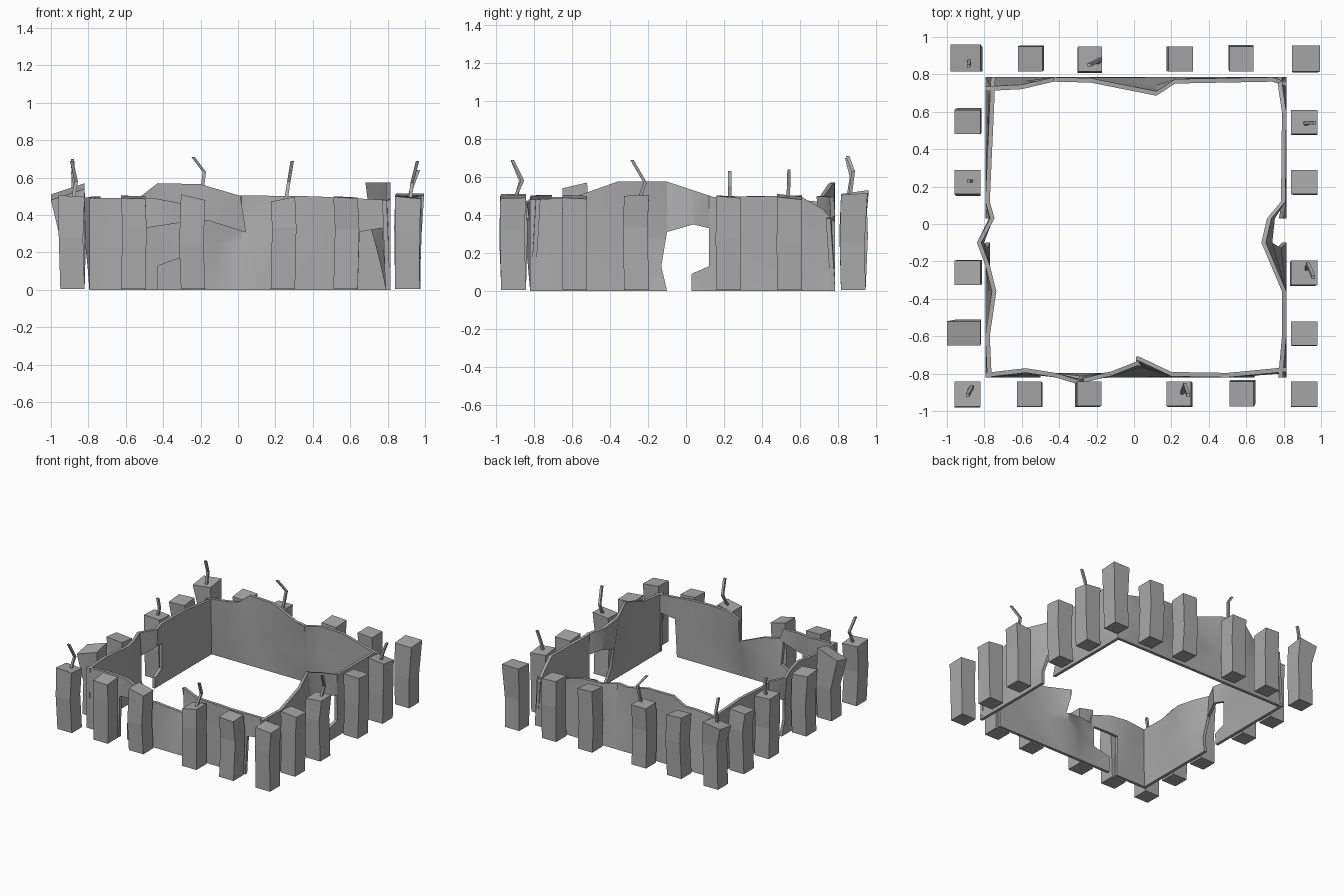
import bpy, bmesh, math, random
from mathutils import Vector

if "Cube" in bpy.data.objects:
    bpy.data.objects.remove(bpy.data.objects["Cube"])

random.seed(4)
stone = bpy.data.materials.new("grey_stone")
stone.diffuse_color = (0.4, 0.4, 0.4, 1)
stone.use_nodes = True
stone.node_tree.nodes["Principled BSDF"].inputs["Base Color"].default_value = stone.diffuse_color


def finish(bm, name):
    bmesh.ops.recalc_face_normals(bm, faces=bm.faces[:])
    me = bpy.data.meshes.new(name)
    bm.to_mesh(me)
    bm.free()
    me.materials.append(stone)
    ob = bpy.data.objects.new(name, me)
    bpy.context.collection.objects.link(ob)
    return ob


def stack(name, loops):
    """Closed prism through a stack of four-cornered loops."""
    bm = bmesh.new()
    rings = [[bm.verts.new(p) for p in lp] for lp in loops]
    for a, b in zip(rings, rings[1:]):
        for i in range(4):
            j = (i + 1) % 4
            bm.faces.new((a[i], a[j], b[j], b[i]))
    bm.faces.new(rings[0][::-1])
    bm.faces.new(rings[-1])
    return finish(bm, name)


def interp(table, t):
    if t <= table[0][0]:
        return table[0][1]
    for (a, va), (b, vb) in zip(table, table[1:]):
        if t <= b:
            return va + (vb - va) * (t - a) / (b - a)
    return table[-1][1]


def wall(name, outline, bulge, place, thick=0.024):
    """Outline is (along, height); bulge pushes the upper wall inward."""
    bm = bmesh.new()
    bm.faces.new([bm.verts.new((a, 0, z)) for a, z in outline])
    # cut into panels so the wall can bend
    cuts = [((a, 0, 0), (1, 0, 0)) for a, _ in bulge[1:-1]] + [((0, 0, 0.25), (0, 0, 1))]
    for co, no in cuts:
        bmesh.ops.bisect_plane(bm, geom=bm.verts[:] + bm.edges[:] + bm.faces[:],
                               plane_co=co, plane_no=no, dist=1e-4)
    bmesh.ops.triangulate(bm, faces=bm.faces[:])
    ext = bmesh.ops.extrude_face_region(bm, geom=bm.faces[:], use_keep_orig=True)
    for v in ext["geom"]:
        if isinstance(v, bmesh.types.BMVert):
            v.co.y += thick
    for v in bm.verts:
        depth = v.co.y + interp(bulge, v.co.x) * min(1, v.co.z / 0.45)
        v.co = place(v.co.x, depth, v.co.z)
    ob = finish(bm, name)
    bpy.context.view_layer.objects.active = ob
    ob.select_set(True)
    bpy.ops.object.shade_smooth_by_angle(angle=math.radians(25))
    ob.select_set(False)


# Broken walls with doorways
L, R, F, B = -0.795, 0.815, -0.82, 0.785
side_door = [(-0.1, 0), (-0.13, 0.13), (-0.1, 0.31), (0.04, 0.35),
             (0.12, 0.33), (0.12, 0.13), (0.03, 0.09), (0.03, 0)]

wall("front_wall",
     [(L, 0), (-0.5, 0), (-0.5, 0.33), (-0.3, 0.36), (-0.29, 0.18), (-0.43, 0.13), (-0.43, 0),
      (0.64, 0), (0.65, 0.31), (0.77, 0.33), (0.79, 0), (R, 0),
      (R, 0.48), (0.4, 0.5), (0.01, 0.505), (0.04, 0.31), (-0.15, 0.37), (-0.27, 0.38),
      (-0.29, 0.46), (-0.45, 0.49), (L, 0.49)],
     [(L, 0), (-0.58, 0.025), (-0.42, 0), (-0.29, -0.04), (-0.12, 0.01), (0.02, 0.09),
      (0.2, 0.005), (0.5, 0), (R, 0.03)],
     lambda a, d, z: Vector((a, F + d, z)))

wall("back_wall",
     [(L, 0), (R, 0), (R, 0.38), (0.65, 0.42), (0.4, 0.49), (0.02, 0.5), (-0.2, 0.565),
      (-0.43, 0.57), (-0.52, 0.5), (L, 0.47)],
     [(L, 0.05), (-0.6, 0.04), (-0.43, 0), (-0.23, 0.005), (0.12, 0.075), (0.22, 0.01),
      (0.74, 0), (R, 0.03)],
     lambda a, d, z: Vector((a, B - d, z)))

wall("right_wall",
     [(F, 0)] + side_door +
     [(B, 0), (B, 0.36), (0.72, 0.43), (0.6, 0.5), (0.14, 0.495), (-0.1, 0.575), (-0.36, 0.575),
      (-0.6, 0.49), (F, 0.48)],
     [(F, 0.02), (-0.6, 0), (-0.36, 0), (-0.1, 0.11), (0.03, 0.08), (0.12, 0.005), (0.6, 0), (B, 0.03)],
     lambda a, d, z: Vector((R - d, a, z)))

wall("left_wall",
     [(F, 0)] + side_door + [(B, 0), (B, 0.46), (0.4, 0.5), (0, 0.49), (-0.4, 0.5), (F, 0.49)],
     [(F, 0.01), (-0.6, 0), (-0.36, 0.035), (-0.22, 0), (-0.1, -0.045), (0.03, 0.025), (0.12, 0), (B, 0.03)],
     lambda a, d, z: Vector((L + d, a, z)))


# Leaning pillars around the enclosure
def pillar(name, x, y, slope=(0.0, 0.0), out=0.01, top=0.495):
    """slope tilts the top; out pushes the outer top side away from the yard."""
    w, loops = 0.065, []
    mid_z = random.uniform(0.22, 0.36)
    jx, jy = random.uniform(-0.012, 0.012), random.uniform(-0.012, 0.012)
    for k, h in enumerate((0.005, mid_z, top)):
        lp = []
        for sx, sy in ((-1, -1), (1, -1), (1, 1), (-1, 1)):
            px, py, pz = x + sx * w, y + sy * w, h
            if k == 1:
                px, py = px + jx, py + jy
            if k == 2:
                pz += slope[0] * sx + slope[1] * sy
                if abs(x) > 0.8 and sx * x > 0:
                    px += math.copysign(out, x)
                if abs(y) > 0.8 and sy * y > 0:
                    py += math.copysign(out * 0.5, y)
            lp.append((px, py, pz))
        loops.append(lp)
    stack(name, loops)


rows = {"front": [(-0.885, -0.907), (-0.56, -0.907), (-0.24, -0.907), (0.24, -0.907), (0.575, -0.907), (0.905, -0.907)],
        "back": [(-0.885, 0.88), (-0.555, 0.88), (-0.235, 0.88), (0.25, 0.88), (0.575, 0.88), (0.91, 0.88)],
        "left": [(-0.885, -0.585), (-0.885, -0.26), (-0.885, 0.225), (-0.885, 0.545)],
        "right": [(0.905, -0.585), (0.905, -0.26), (0.905, 0.225), (0.905, 0.545)]}
special = {("left", 0): ((0.03, 0.015), 0.05, 0.525), ("front", 2): ((-0.015, 0), 0, 0.495),
           ("front", 3): ((0.013, 0), 0, 0.485), ("back", 0): ((0.01, 0.01), 0.03, 0.51),
           ("back", 5): ((0, 0.005), 0.02, 0.51)}
for side, spots in rows.items():
    for i, (x, y) in enumerate(spots):
        tilt = (random.uniform(-0.008, 0.008), random.uniform(-0.008, 0.008))
        pillar(f"{side}_pillar_{i + 1}", x, y, *special.get((side, i), (tilt, 0.01, 0.495)))

# Bent rods sticking out of some pillars
rods = [[(-0.885, -0.90, 0.47), (-0.865, -0.87, 0.58), (-0.89, -0.915, 0.69)],
        [(0.255, -0.91, 0.47), (0.272, -0.86, 0.58), (0.29, -0.915, 0.69)],
        [(-0.2, 0.86, 0.47), (-0.18, 0.88, 0.63), (-0.24, 0.85, 0.71)],
        [(-0.885, 0.85, 0.47), (-0.88, 0.87, 0.6), (-0.885, 0.845, 0.7)],
        [(0.92, -0.25, 0.47), (0.93, -0.215, 0.57), (0.96, -0.285, 0.69)],
        [(0.91, 0.535, 0.47), (0.93, 0.54, 0.55), (0.965, 0.542, 0.64)],
        [(-0.89, 0.23, 0.47), (-0.87, 0.23, 0.55), (-0.885, 0.23, 0.63)]]
for i, pts in enumerate(rods):
    r = 0.009
    stack(f"bent_rod_{i + 1}", [[(x + sx * r, y + sy * r, z) for sx, sy in ((-1, -1), (1, -1), (1, 1), (-1, 1))]
                                for x, y, z in pts])
